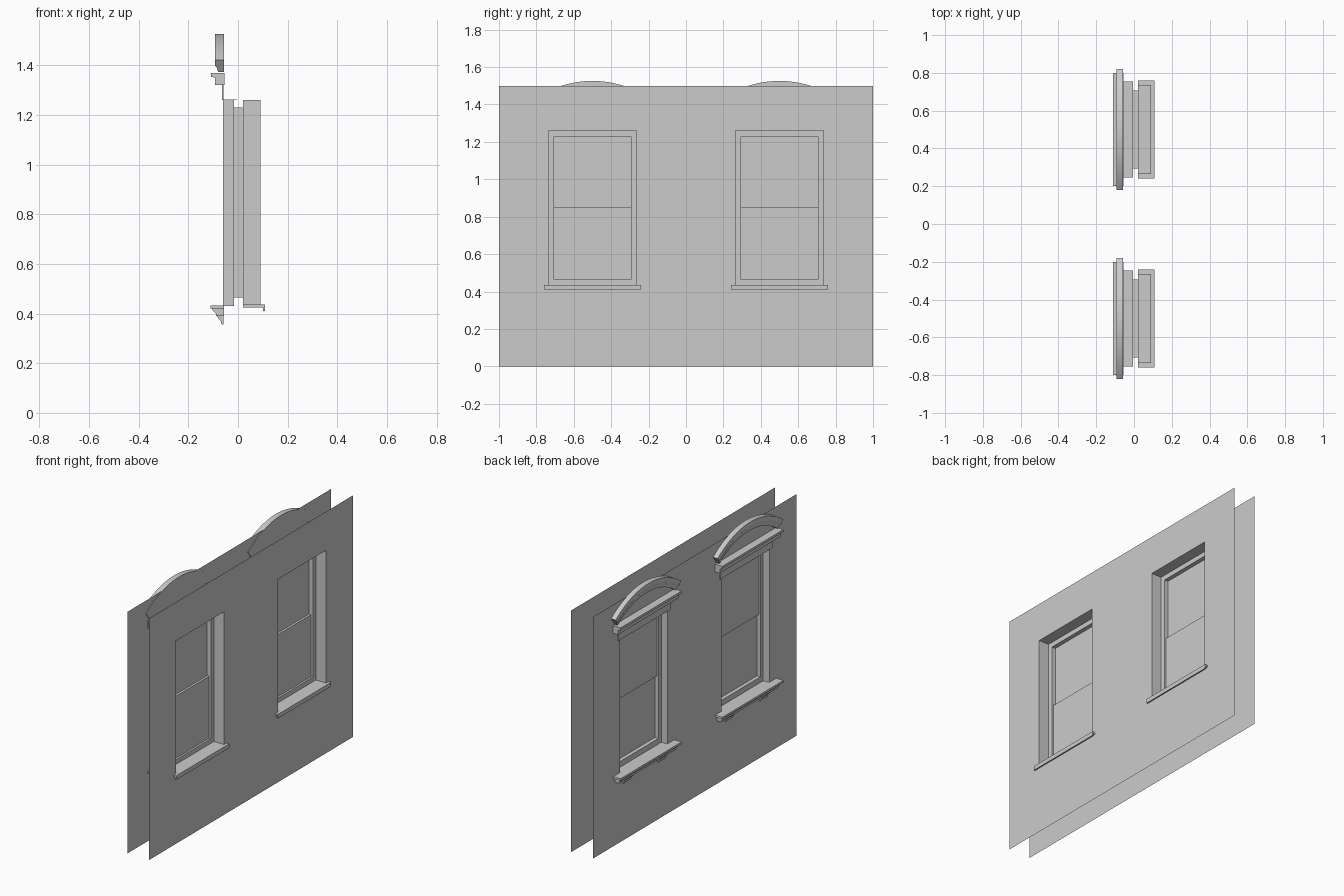
import bpy, bmesh, math

cube = bpy.data.objects.get("Cube")
if cube:
    bpy.data.objects.remove(cube, do_unlink=True)

GREY = bpy.data.materials.new("plaster_grey")
GREY.use_nodes = True
GREY.diffuse_color = (0.6, 0.6, 0.6, 1)
GREY.node_tree.nodes["Principled BSDF"].inputs["Base Color"].default_value = (0.6, 0.6, 0.6, 1)

OUTER, INNER = -0.06, 0.09          # wall planes
HALF, LOW, HIGH = 0.235, 0.43, 1.26  # window opening
GLASS, G_LOW, G_HIGH, MID = 0.206, 0.465, 1.23, 0.85


def finish(name, bm, smooth=False, recalc=True):
    bmesh.ops.remove_doubles(bm, verts=bm.verts, dist=1e-5)
    if recalc:
        bmesh.ops.recalc_face_normals(bm, faces=bm.faces)
    mesh = bpy.data.meshes.new(name)
    bm.to_mesh(mesh)
    bm.free()
    mesh.materials.append(GREY)
    if smooth:
        for p in mesh.polygons:
            p.use_smooth = True
        mesh.set_sharp_from_angle(angle=math.radians(30))
    obj = bpy.data.objects.new(name, mesh)
    bpy.context.collection.objects.link(obj)
    return obj


def loft(name, loops, caps=True, smooth=False):
    """Skin a row of matching closed loops."""
    bm = bmesh.new()
    rows = [[bm.verts.new(p) for p in loop] for loop in loops]
    for a, b in zip(rows, rows[1:]):
        for i in range(len(a)):
            j = (i + 1) % len(a)
            bm.faces.new((a[i], a[j], b[j], b[i]))
    if caps:
        bm.faces.new(rows[0])
        bm.faces.new(rows[-1])
    return finish(name, bm, smooth)


def moulding(name, profile, cy, half):
    """Extrude an (x, z) profile along y."""
    return loft(name, [[(x, cy + s * half, z) for x, z in profile] for s in (-1, 1)])


def slab(name, x0, x1, z0, z1, cy, half):
    return moulding(name, [(x0, z0), (x1, z0), (x1, z1), (x0, z1)], cy, half)


def wall(name, x, facing):
    """Thin wall sheet with two window openings."""
    ys = [-1, -0.5 - HALF, -0.5 + HALF, 0.5 - HALF, 0.5 + HALF, 1]
    zs = [0, LOW, HIGH, 1.5]
    bm = bmesh.new()
    for i in range(5):
        for k in range(3):
            if k == 1 and i in (1, 3):
                continue
            quad = [(ys[i], zs[k]), (ys[i + 1], zs[k]), (ys[i + 1], zs[k + 1]), (ys[i], zs[k + 1])]
            bm.faces.new([bm.verts.new((x, y, z)) for y, z in quad[::facing]])
    finish(name, bm, recalc=False)


def window_reveal(name, cy):
    """Jambs and fixed frame, running from the inner wall to the outer wall."""
    steps = [(INNER, 0), (0.02, 0), (0.02, 1), (-0.016, 1), (-0.016, 0), (OUTER, 0)]
    loops = []
    for x, narrow in steps:
        h, lo, hi = (GLASS, G_LOW, G_HIGH) if narrow else (HALF, LOW, HIGH)
        loops.append([(x, cy - h, lo), (x, cy + h, lo), (x, cy + h, hi), (x, cy - h, hi)])
    obj = loft(name, loops, caps=False)
    # Faces look into the opening
    bm = bmesh.new()
    bm.from_mesh(obj.data)
    bm.faces.ensure_lookup_table()
    if bm.faces[0].normal.z < 0:
        bmesh.ops.reverse_faces(bm, faces=bm.faces)
    bm.to_mesh(obj.data)
    bm.free()


def sashes(name, cy):
    """Upper and lower panes offset in depth, joined by a meeting rail ledge."""
    path = [(0.008, G_LOW), (0.008, MID), (-0.006, MID), (-0.006, G_HIGH)]
    bm = bmesh.new()
    rows = [[bm.verts.new((x, cy + s * GLASS, z)) for s in (-1, 1)] for x, z in path]
    for a, b in zip(rows, rows[1:]):
        bm.faces.new((a[0], a[1], b[1], b[0]))
    finish(name, bm, recalc=False)


def arch(name, cy):
    """Segmental hood swept along an arc with radially cut ends."""
    profile = [(-0.092, 0.543), (-0.092, 0.515), (-0.085, 0.505),
               (-0.08, 0.483), (-0.057, 0.483), (-0.057, 0.543)]
    loops = []
    for i in range(25):
        a = math.radians(-36.2 + 72.4 * i / 24)
        loops.append([(x, cy + r * math.sin(a), 0.983 + r * math.cos(a)) for x, r in profile])
    loft(name, loops, smooth=True)


wall("outer_wall", OUTER, -1)
wall("inner_wall", INNER, 1)

for side, cy in (("right", -0.5), ("left", 0.5)):
    window_reveal(side + "_window_frame", cy)
    sashes(side + "_window_sashes", cy)

    # Inner sill with a drooping nose
    moulding(side + "_inner_sill", [(0.02, 0.424), (0.1, 0.424), (0.1, 0.41), (0.108, 0.41),
                                    (0.108, 0.436), (0.02, 0.436)], cy, 0.26)

    # Outer sill, its moulding and two brackets
    slab(side + "_outer_sill", -0.11, -0.056, 0.42, 0.433, cy, 0.3)
    moulding(side + "_sill_moulding", [(-0.056, 0.42), (-0.106, 0.42), (-0.1, 0.41),
                                       (-0.09, 0.402), (-0.088, 0.39), (-0.056, 0.39)], cy, 0.28)
    for n, s in enumerate((-1, 1)):
        moulding(f"{side}_sill_bracket_{n + 1}", [(-0.058, 0.39), (-0.086, 0.39), (-0.078, 0.378),
                 (-0.07, 0.372), (-0.066, 0.356), (-0.058, 0.356)], cy + s * 0.17, 0.035)

    # Lintel, frieze, cornice and arched hood
    slab(side + "_lintel", -0.065, -0.005, 1.26, 1.263, cy, 0.255)
    slab(side + "_frieze", -0.065, -0.058, 1.26, 1.325, cy, 0.255)
    moulding(side + "_cornice", [(-0.055, 1.322), (-0.092, 1.322), (-0.092, 1.35), (-0.108, 1.354),
                                 (-0.11, 1.37), (-0.055, 1.37)], cy, 0.3)
    arch(side + "_arched_hood", cy)
